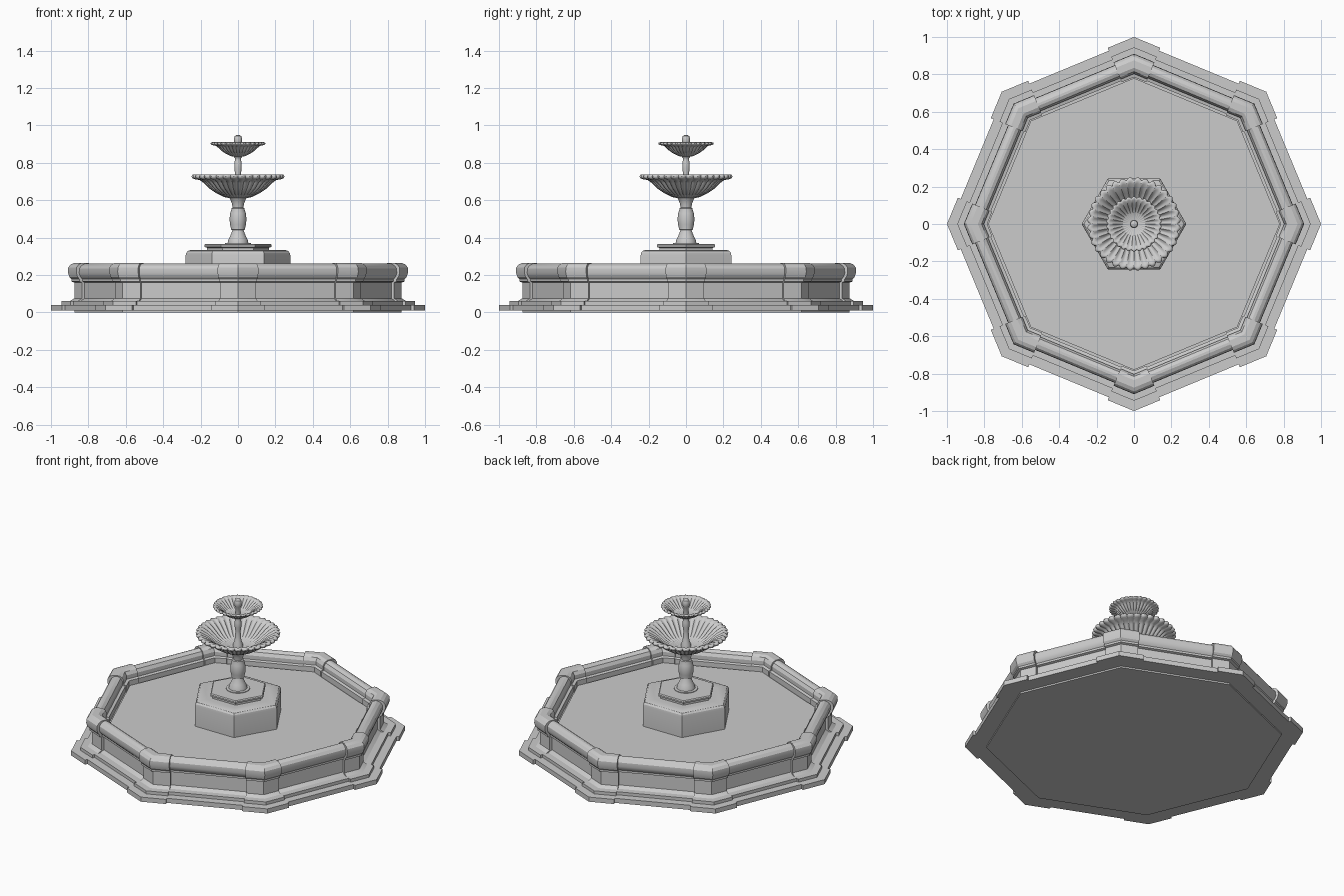
import bpy, bmesh
from math import sin, cos, pi, radians
from mathutils import Vector

if "Cube" in bpy.data.objects:
    bpy.data.objects.remove(bpy.data.objects["Cube"])


def finish(name, bm, smooth=None):
    bmesh.ops.recalc_face_normals(bm, faces=bm.faces[:])
    me = bpy.data.meshes.new(name)
    bm.to_mesh(me)
    bm.free()
    ob = bpy.data.objects.new(name, me)
    bpy.context.collection.objects.link(ob)
    if smooth:
        bpy.ops.object.select_all(action='DESELECT')
        ob.select_set(True)
        bpy.context.view_layer.objects.active = ob
        bpy.ops.object.shade_smooth_by_angle(angle=radians(smooth))
    return ob


def bridge(bm, a, b, closed):
    n = len(a)
    for i in range(n if closed else n - 1):
        j = (i + 1) % n
        bm.faces.new((a[i], a[j], b[j], b[i]))


def lathe(name, profile, sides, closed=False, smooth=None, lobes=0):
    """Spin (radius, z, flute depth) points; open profiles are capped."""
    bm = bmesh.new()
    rings = []
    for p in profile:
        depth = p[2] if len(p) > 2 else 0
        ring = []
        for i in range(sides):
            a = 2 * pi * i / sides
            groove = 1 - abs(sin(lobes * a / 2)) if lobes else 0
            r = p[0] * (1 - depth * groove)
            ring.append(bm.verts.new((r * cos(a), r * sin(a), p[1])))
        rings.append(ring)
    for a, b in zip(rings, rings[1:]):
        bridge(bm, a, b, True)
    if closed:
        bridge(bm, rings[-1], rings[0], True)
    else:
        bm.faces.new(rings[0])
        bm.faces.new(rings[-1])
    return finish(name, bm, smooth)


def polar(a):
    return Vector((cos(a), sin(a), 0))


def corner_blocks(name, profile, t):
    """Mitred blocks wrapped round each corner of the octagon."""
    bm = bmesh.new()
    h = pi / 8
    for k in range(8):
        phi = k * pi / 4
        sections = [[], [], []]
        for r, z in profile:
            up = Vector((0, 0, z))
            ap = r * cos(h)
            pts = (polar(phi - h) * ap + polar(phi - h + pi / 2) * t,
                   polar(phi) * r,
                   polar(phi + h) * ap - polar(phi + h + pi / 2) * t)
            for s, p in zip(sections, pts):
                s.append(bm.verts.new(p + up))
        bridge(bm, sections[0], sections[1], True)
        bridge(bm, sections[1], sections[2], True)
        bm.faces.new(sections[0])
        bm.faces.new(sections[2])
    return finish(name, bm, 25)


# Basin wall: stepped base, plain wall, moulded rim
wall = [(.74, .01), (1, .01), (1, .04), (.945, .04), (.945, .06), (.9, .06),
        (.875, .075), (.875, .16), (.89, .165), (.89, .178), (.902, .19),
        (.91, .215), (.908, .24), (.895, .256), (.875, .265), (.835, .265),
        (.815, .255), (.803, .235), (.803, .21), (.785, .205), (.785, .16),
        (.74, .16)]
corner_blocks("basin_corner_blocks", wall, .23)
inset = [(r - .018 if r > .85 else r + .008 if r > .78 else r,
          z - .005 if z > .2 else z) for r, z in wall]
lathe("basin_wall", inset, 8, closed=True, smooth=25)
lathe("basin_bottom", [(.875, 0), (.875, .03)], 8)
lathe("basin_floor", [(.78, .03), (.78, .175)], 8)

# Hexagonal pedestal
lathe("pedestal_lower", [(.28, .17), (.28, .305), (.277, .318), (.268, .328),
                         (.255, .333), (.2, .333)], 6, smooth=25)
lathe("pedestal_upper", [(.165, .33), (.165, .345), (.18, .35), (.18, .36),
                         (.174, .366), (.10, .366)], 6)

# Baluster column
lathe("column", [(.07, .36), (.07, .37), (.055, .372), (.053, .385), (.043, .405),
                 (.033, .43), (.03, .44), (.038, .443), (.038, .45), (.043, .47),
                 (.045, .5), (.042, .53), (.036, .548), (.036, .556), (.029, .56),
                 (.032, .58), (.042, .605), (.052, .618), (.052, .63)],
      32, smooth=40)


# Fluted bowls with scalloped lips
def bowl(name, R, z0, z1, foot, lobes):
    h = z1 - z0
    shape = [(0, 0, 0), (.16, .06, .05), (.36, .22, .07), (.55, .43, .08),
             (.68, .64, .08), (.78, .76, .08), (.93, .8, .07), (.985, .85, .06),
             (1, .92, .06), (.975, .98, .06), (.92, 1, .06), (.85, .95, .06),
             (.74, .84, .07), (.62, .68, .08), (.46, .46, .08), (.28, .3, .08),
             (.05, .24, .05)]
    pts = [(foot + (R - foot) * x, z0 + h * z, d) for x, z, d in shape]
    pts[-1] = (.015, pts[-1][1], 0)
    lathe(name, pts, lobes * 6, smooth=50, lobes=lobes)


bowl("lower_bowl", .25, .61, .738, .045, 36)
bowl("upper_bowl", .148, .832, .91, .022, 30)

# Upper stem and finial
lathe("upper_stem", [(.03, .63), (.028, .66), (.02, .68), (.016, .73), (.016, .745),
                     (.02, .77), (.02, .8), (.016, .815), (.016, .822),
                     (.024, .835), (.024, .845)], 24, smooth=40)
lathe("finial", [(.014, .845), (.014, .895), (.021, .905), (.022, .93),
                 (.018, .942), (.008, .948)], 24, smooth=40)
